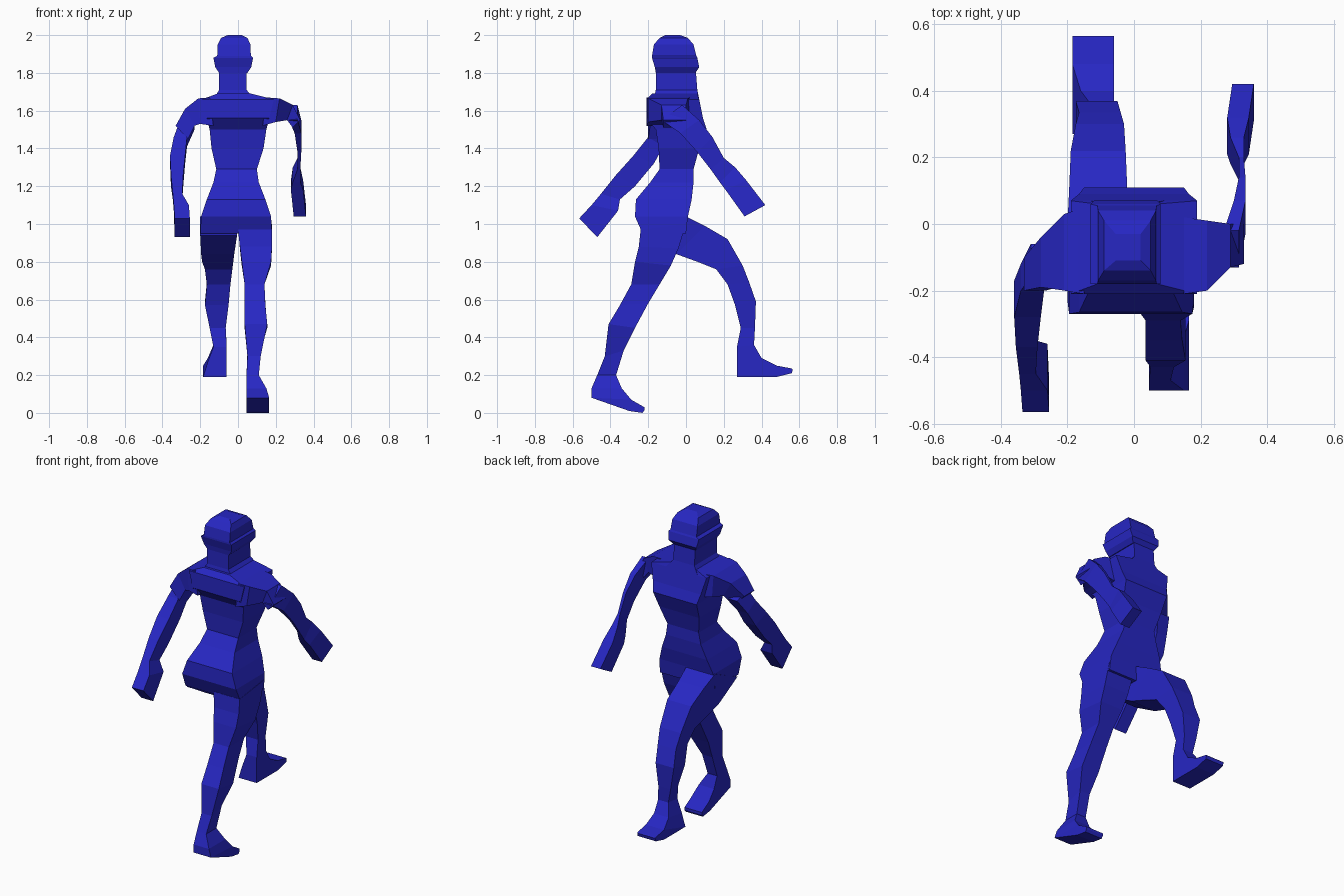
import bpy, bmesh

blue = bpy.data.materials.new("blue")
blue.diffuse_color = (0.02, 0.02, 0.55, 1)


def loft(name, rings):
    """Skin a chain of four-cornered rings and cap both ends."""
    bm = bmesh.new()
    vs = [[bm.verts.new(p) for p in r] for r in rings]
    for a, b in zip(vs, vs[1:]):
        for i in range(4):
            j = (i + 1) % 4
            bm.faces.new((a[i], a[j], b[j], b[i]))
    bm.faces.new(vs[0])
    bm.faces.new(vs[-1])
    bmesh.ops.recalc_face_normals(bm, faces=bm.faces)
    me = bpy.data.meshes.new(name)
    bm.to_mesh(me)
    bm.free()
    me.materials.append(blue)
    ob = bpy.data.objects.new(name, me)
    bpy.context.collection.objects.link(ob)


def stack(name, rows):
    """Rows of z, x0, x1, y0, y1: level rectangles."""
    loft(name, [[(a, c, z), (b, c, z), (b, d, z), (a, d, z)]
                for z, a, b, c, d in rows])


def limb(name, rows):
    """Rows of back y, z, front y, z, x0, x1: cuts across a side profile."""
    loft(name, [[(a, y, z), (b, y, z), (b, v, w), (a, v, w)]
                for y, z, v, w, a, b in rows])


def shoulder(name, rows):
    """Rows of top x, z, bottom x, z, y0, y1: cuts across a front profile."""
    loft(name, [[(x, a, z), (x, b, z), (u, b, w), (u, a, w)]
                for x, z, u, w, a, b in rows])


# Trunk from crotch to the base of the neck
stack("torso", [
    (0.95, -0.20, 0.18, -0.23, 0.00),
    (1.04, -0.195, 0.175, -0.27, 0.01),
    (1.13, -0.165, 0.145, -0.265, 0.03),
    (1.22, -0.13, 0.11, -0.19, 0.04),
    (1.29, -0.115, 0.10, -0.14, 0.04),
    (1.40, -0.14, 0.135, -0.145, 0.07),
    (1.50, -0.15, 0.15, -0.16, 0.11),
    (1.56, -0.165, 0.165, -0.21, 0.09),
    (1.66, -0.19, 0.19, -0.21, 0.07),
    (1.69, -0.11, 0.07, -0.18, 0.06)])

# Neck and head
stack("neck", [
    (1.66, -0.13, 0.09, -0.17, 0.07),
    (1.71, -0.10, 0.045, -0.16, 0.06),
    (1.84, -0.10, 0.045, -0.16, 0.05)])
stack("head", [
    (1.80, -0.10, 0.05, -0.16, 0.05),
    (1.83, -0.12, 0.07, -0.165, 0.07),
    (1.88, -0.13, 0.08, -0.18, 0.06),
    (1.89, -0.11, 0.068, -0.18, 0.055),
    (1.95, -0.108, 0.066, -0.17, 0.04),
    (1.985, -0.09, 0.05, -0.14, 0.01),
    (2.00, -0.055, 0.02, -0.11, -0.03)])

# Right shoulder and forward-swinging arm
shoulder("right_shoulder", [
    (0.15, 1.67, 0.13, 1.52, -0.21, 0.02),
    (0.22, 1.665, 0.20, 1.54, -0.20, 0.01),
    (0.29, 1.63, 0.26, 1.55, -0.13, 0.00),
    (0.33, 1.55, 0.29, 1.51, -0.12, 0.00)])
limb("right_arm", [
    (-0.13, 1.55, -0.02, 1.63, 0.27, 0.315),
    (-0.03, 1.48, 0.07, 1.55, 0.30, 0.335),
    (0.06, 1.38, 0.14, 1.46, 0.315, 0.335),
    (0.13, 1.29, 0.20, 1.35, 0.315, 0.33),
    (0.18, 1.22, 0.26, 1.30, 0.29, 0.33),
    (0.21, 1.18, 0.32, 1.23, 0.28, 0.345),
    (0.31, 1.04, 0.42, 1.10, 0.295, 0.36)])

# Left shoulder and backward-swinging arm
shoulder("left_shoulder", [
    (-0.15, 1.67, -0.13, 1.52, -0.21, 0.05),
    (-0.21, 1.665, -0.20, 1.53, -0.20, 0.03),
    (-0.28, 1.61, -0.23, 1.52, -0.19, -0.04),
    (-0.33, 1.52, -0.265, 1.45, -0.20, -0.10)])
limb("left_arm", [
    (-0.06, 1.50, -0.16, 1.54, -0.31, -0.23),
    (-0.12, 1.41, -0.20, 1.46, -0.34, -0.27),
    (-0.17, 1.32, -0.28, 1.36, -0.36, -0.28),
    (-0.27, 1.20, -0.37, 1.26, -0.355, -0.29),
    (-0.35, 1.13, -0.45, 1.16, -0.345, -0.295),
    (-0.36, 1.07, -0.50, 1.10, -0.34, -0.26),
    (-0.47, 0.93, -0.565, 1.03, -0.335, -0.255)])

# Left leg, stepping forward, down to the toe
limb("left_leg", [
    (-0.22, 0.94, 0.00, 1.04, -0.20, -0.005),
    (-0.05, 0.84, 0.10, 0.99, -0.195, -0.02),
    (0.06, 0.80, 0.22, 0.92, -0.19, -0.025),
    (0.16, 0.76, 0.30, 0.78, -0.175, -0.03),
    (0.22, 0.68, 0.335, 0.69, -0.165, -0.04),
    (0.26, 0.57, 0.37, 0.59, -0.175, -0.05),
    (0.29, 0.45, 0.365, 0.45, -0.15, -0.065),
    (0.27, 0.35, 0.36, 0.36, -0.13, -0.06),
    (0.27, 0.27, 0.40, 0.29, -0.16, -0.06),
    (0.27, 0.19, 0.48, 0.25, -0.185, -0.06),
    (0.48, 0.19, 0.56, 0.235, -0.185, -0.06),
    (0.56, 0.21, 0.565, 0.23, -0.185, -0.06)])

# Right leg, pushing off behind
limb("right_leg", [
    (-0.24, 0.97, 0.00, 1.00, 0.00, 0.18),
    (-0.25, 0.88, -0.04, 0.87, 0.01, 0.18),
    (-0.27, 0.80, -0.08, 0.78, 0.02, 0.175),
    (-0.29, 0.68, -0.14, 0.68, 0.035, 0.14),
    (-0.35, 0.57, -0.20, 0.58, 0.035, 0.145),
    (-0.41, 0.47, -0.27, 0.45, 0.035, 0.155),
    (-0.43, 0.30, -0.33, 0.33, 0.05, 0.12),
    (-0.47, 0.20, -0.37, 0.20, 0.045, 0.11),
    (-0.50, 0.13, -0.34, 0.13, 0.045, 0.15),
    (-0.50, 0.08, -0.29, 0.07, 0.045, 0.165),
    (-0.30, 0.01, -0.22, 0.03, 0.045, 0.165),
    (-0.23, 0.00, -0.22, 0.015, 0.045, 0.165)])
